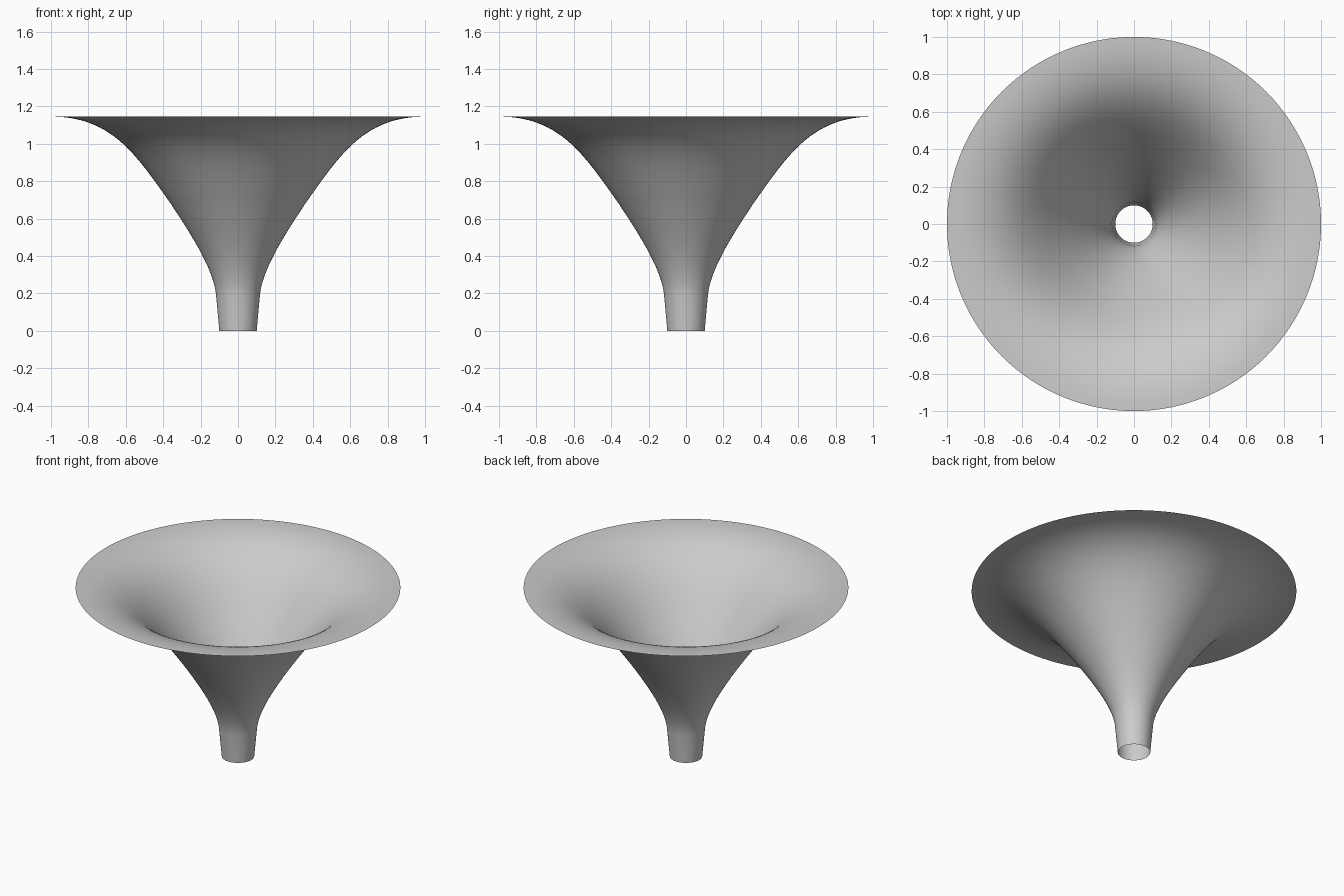
import bpy, bmesh, math
from mathutils import Vector
from mathutils.geometry import interpolate_bezier

if "Cube" in bpy.data.objects:
    bpy.data.objects.remove(bpy.data.objects["Cube"])

SIDES = 128

# Flat grey material
grey = bpy.data.materials.new("light grey")
grey.use_nodes = True
grey.diffuse_color = (0.6, 0.6, 0.6, 1)
grey.node_tree.nodes["Principled BSDF"].inputs["Base Color"].default_value = (0.6, 0.6, 0.6, 1)


def bezier(points, steps):
    return interpolate_bezier(*[Vector((r, 0, z)) for r, z in points], steps)


# Half profile: tapered neck, flaring cone, flat rim
neck = [Vector((0.1, 0, 0)), Vector((0.109, 0, 0.1))]
flare = bezier([(0.118, 0.2), (0.135, 0.33), (0.24, 0.5), (0.36, 0.68)], 16)
rim = bezier([(0.36, 0.68), (0.55, 0.95), (0.68, 1.145), (1, 1.145)], 28)
profile = neck + flare + rim[1:]

# Open, thin-walled funnel spun around the z axis
bm = bmesh.new()
verts = [bm.verts.new(p) for p in profile]
edges = [bm.edges.new(pair) for pair in zip(verts, verts[1:])]
bmesh.ops.spin(bm, geom=verts + edges, cent=(0, 0, 0), axis=(0, 0, 1),
               angle=math.tau, steps=SIDES, use_merge=True)
bmesh.ops.remove_doubles(bm, verts=bm.verts, dist=0.0001)
bmesh.ops.recalc_face_normals(bm, faces=bm.faces)
for face in bm.faces:
    face.smooth = True

mesh = bpy.data.meshes.new("funnel")
bm.to_mesh(mesh)
bm.free()
mesh.materials.append(grey)
funnel = bpy.data.objects.new("funnel", mesh)
bpy.context.collection.objects.link(funnel)
